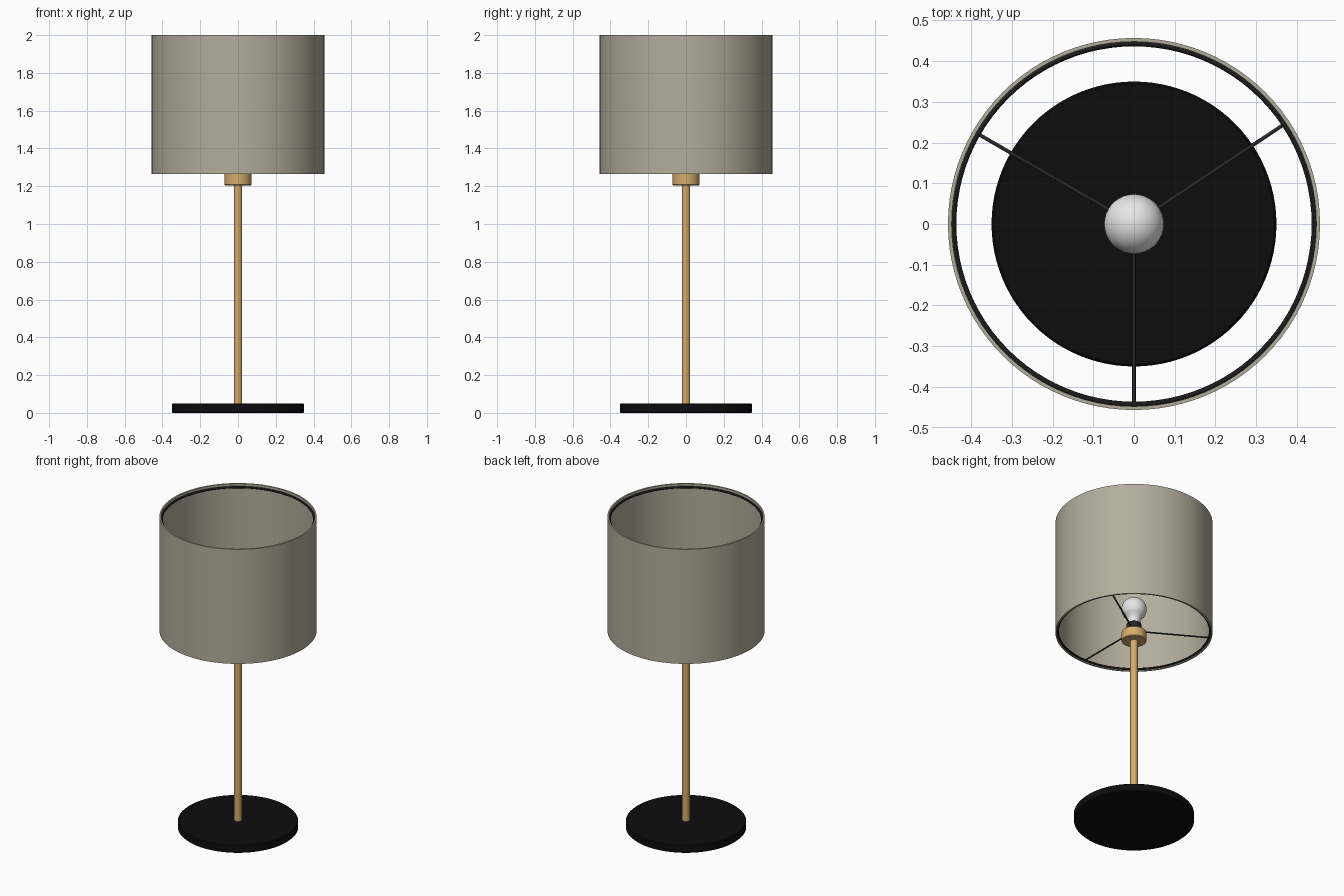
import bpy, bmesh, math
from mathutils import Vector

if "Cube" in bpy.data.objects:
    bpy.data.objects.remove(bpy.data.objects["Cube"])


def material(name, rgb):
    m = bpy.data.materials.new(name)
    m.diffuse_color = (*rgb, 1.0)
    m.use_nodes = True
    m.node_tree.nodes["Principled BSDF"].inputs["Base Color"].default_value = m.diffuse_color
    return m


LINEN = material("warm grey linen", (0.45, 0.42, 0.33))
BRASS = material("brass", (0.67, 0.41, 0.15))
BLACK = material("black", (0.004, 0.004, 0.004))
DARK = material("dark grey metal", (0.022, 0.022, 0.022))
WHITE = material("white glass", (0.8, 0.8, 0.8))


def finish(name, bm, mat, angle=35):
    bmesh.ops.remove_doubles(bm, verts=bm.verts, dist=1e-6)
    bmesh.ops.recalc_face_normals(bm, faces=bm.faces)
    me = bpy.data.meshes.new(name)
    bm.to_mesh(me)
    bm.free()
    me.materials.append(mat)
    me.shade_smooth()
    me.set_sharp_from_angle(angle=math.radians(angle))
    ob = bpy.data.objects.new(name, me)
    bpy.context.collection.objects.link(ob)
    return ob


def lathe(name, profile, mat, steps=64, closed=False):
    """Spin an (r, z) profile about the z axis."""
    bm = bmesh.new()
    vs = [bm.verts.new((r, 0, z)) for r, z in profile]
    es = [bm.edges.new(p) for p in zip(vs, vs[1:])]
    if closed:
        es.append(bm.edges.new((vs[-1], vs[0])))
    bmesh.ops.spin(bm, geom=vs + es, cent=(0, 0, 0), axis=(0, 0, 1),
                   angle=2 * math.pi, steps=steps, use_merge=True)
    return finish(name, bm, mat)


def disc(name, r, z0, z1, b, mat, steps=64):
    """Solid cylinder with small bevelled rims."""
    return lathe(name, [(0, z0), (r - b, z0), (r, z0 + b), (r, z1 - b),
                        (r - b, z1), (0, z1)], mat, steps)


def ring(name, R, z, t, mat):
    pts = [(R + t * math.cos(a), z + t * math.sin(a))
           for a in [i * math.pi / 5 for i in range(10)]]
    return lathe(name, pts, mat, 96, closed=True)


def rod(name, p, q, r, mat):
    p, q = Vector(p), Vector(q)
    bm = bmesh.new()
    bmesh.ops.create_cone(bm, cap_ends=True, segments=12, radius1=r, radius2=r,
                          depth=(q - p).length)
    ob = finish(name, bm, mat)
    ob.location = (p + q) / 2
    ob.rotation_mode = 'QUATERNION'
    ob.rotation_quaternion = (q - p).to_track_quat('Z', 'Y')
    return ob


# Base, pole and lamp holder cup
disc("base", 0.35, 0, 0.05, 0.005, BLACK, 96)
disc("pole", 0.022, 0.048, 1.21, 0.002, BRASS, 32)
disc("holder_cup", 0.0715, 1.205, 1.27, 0.004, BRASS)
disc("bulb_collar", 0.043, 1.265, 1.322, 0.003, DARK, 48)

# Bulb: tapering neck that runs into a sphere
cz, br = 1.42, 0.0735
profile = [(0, 1.315), (0.034, 1.315), (0.035, 1.33), (0.040, 1.35), (0.050, 1.37)]
for i in range(15):
    a = math.radians(-32 + i * 122 / 14)
    profile.append((max(0, br * math.cos(a)) if i < 14 else 0, cz + br * math.sin(a)))
lathe("bulb", profile, WHITE, 48)

# Drum shade, open at both ends
lathe("shade", [(0.457, 1.265), (0.457, 2.0), (0.448, 2.0), (0.448, 1.265)],
      LINEN, 96, closed=True)

# Wire frame: two rings and three spokes
ring("shade_ring_top", 0.443, 1.98, 0.0065, DARK)
ring("shade_ring_bottom", 0.443, 1.275, 0.0065, DARK)
for i, deg in enumerate((33.6, 150, 270)):
    a = math.radians(deg)
    d = Vector((math.cos(a), math.sin(a), 0))
    up = Vector((0, 0, 1.275))
    rod(f"spoke_{i + 1}", d * 0.03 + up, d * 0.442 + up, 0.0045, DARK)
